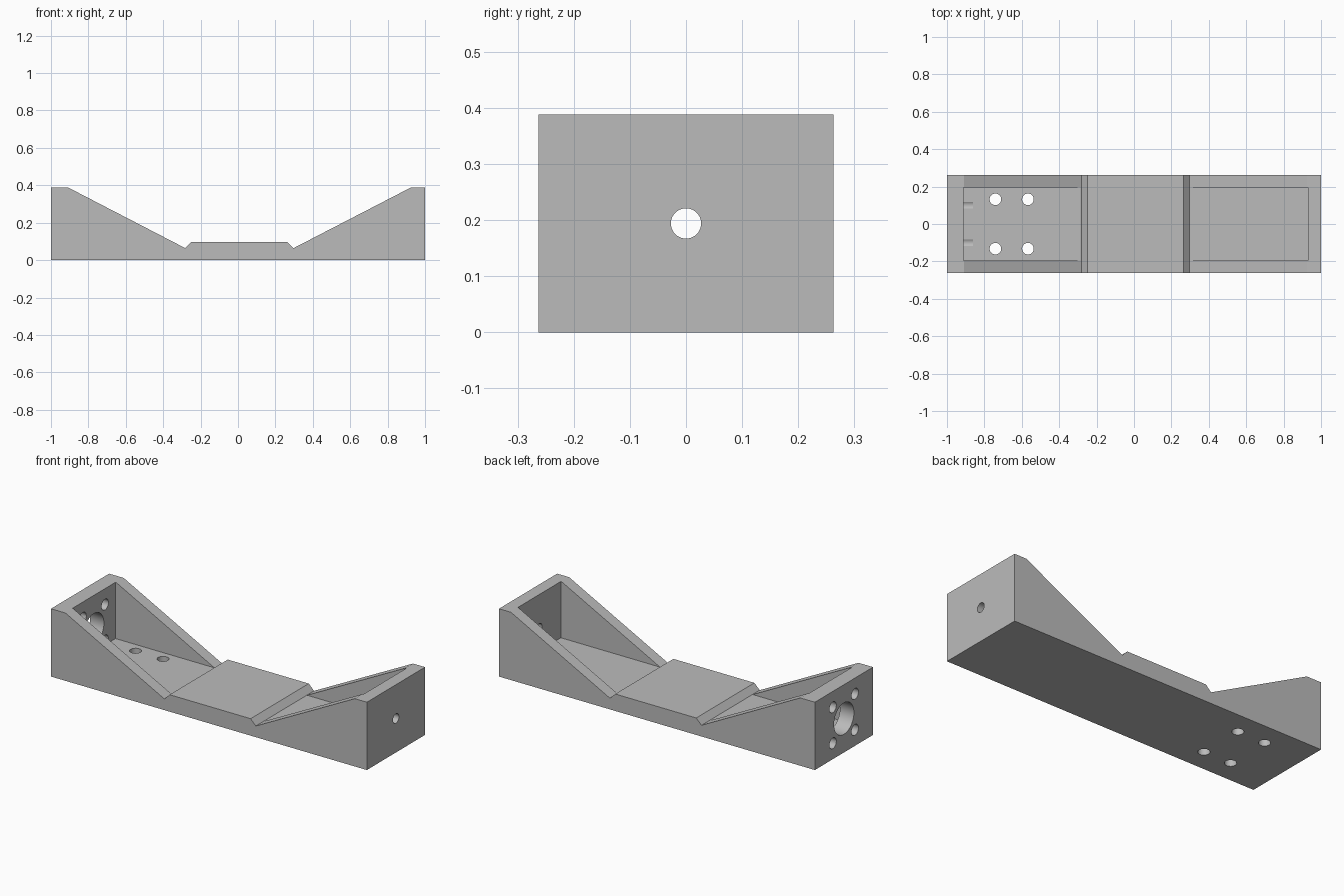
import bpy
import bmesh
from math import pi, radians
from mathutils import Matrix, Vector

default = bpy.data.objects.get("Cube")
if default:
    bpy.data.objects.remove(default, do_unlink=True)

HALF_WIDTH = 0.263
POCKET_HALF = 0.195
FLOOR = 0.066
HOLE_R = 0.031
AXIS_Z = 0.194

grey = bpy.data.materials.new("plain grey")
grey.use_nodes = True
grey.diffuse_color = (0.5, 0.5, 0.5, 1)
grey.node_tree.nodes["Principled BSDF"].inputs["Base Color"].default_value = (0.5, 0.5, 0.5, 1)


def add_object(name, bm):
    bmesh.ops.recalc_face_normals(bm, faces=bm.faces)
    mesh = bpy.data.meshes.new(name)
    bm.to_mesh(mesh)
    bm.free()
    mesh.materials.append(grey)
    obj = bpy.data.objects.new(name, mesh)
    bpy.context.collection.objects.link(obj)
    return obj


def box(name, low, high):
    low, high = Vector(low), Vector(high)
    bm = bmesh.new()
    bmesh.ops.create_cube(bm, size=1, matrix=Matrix.Translation((low + high) / 2)
                          @ Matrix.Diagonal((*(high - low), 1)))
    return add_object(name, bm)


def drill(name, centre, radius, depth, along_x=False):
    bm = bmesh.new()
    turn = Matrix.Rotation(pi / 2 if along_x else 0, 4, 'Y')
    bmesh.ops.create_cone(bm, cap_ends=True, segments=40, radius1=radius, radius2=radius,
                          depth=depth, matrix=Matrix.Translation(centre) @ turn)
    return add_object(name, bm)


# Bracket body: side profile extruded across the width
profile = [(-1, 0), (1, 0), (1, 0.388), (0.924, 0.388), (0.297, 0.064), (0.264, 0.097),
           (-0.249, 0.097), (-0.282, 0.064), (-0.908, 0.388), (-1, 0.388)]
bm = bmesh.new()
face = bm.faces.new([bm.verts.new((x, -HALF_WIDTH, z)) for x, z in profile])
side = bmesh.ops.extrude_face_region(bm, geom=[face])["geom"]
bmesh.ops.translate(bm, vec=(0, 2 * HALF_WIDTH, 0),
                    verts=[v for v in side if isinstance(v, bmesh.types.BMVert)])
bracket = add_object("bracket_body", bm)

# Pockets behind each end wall
cutters = [
    box("left_pocket", (0.3, -POCKET_HALF, FLOOR), (0.929, POCKET_HALF, 0.6)),
    box("right_pocket", (-0.912, -POCKET_HALF, FLOOR), (-0.285, POCKET_HALF, 0.6)),
]

# Shaft holes through the end walls
cutters.append(drill("pivot_hole", (0.96, 0, AXIS_Z), 0.027, 0.2, True))
cutters.append(drill("motor_hole", (-0.96, 0, AXIS_Z), 0.09, 0.2, True))

# Screw holes in the motor wall and in the pocket floor
for sy in (-1, 1):
    for sz in (-1, 1):
        cutters.append(drill("motor_screw_hole", (-0.96, sy * 0.1, AXIS_Z + sz * 0.103),
                             HOLE_R, 0.2, True))
        cutters.append(drill("floor_screw_hole", (-0.654 + sz * 0.087, sy * 0.132, 0.03),
                             HOLE_R, 0.2))

bpy.ops.object.select_all(action='DESELECT')
bracket.select_set(True)
bpy.context.view_layer.objects.active = bracket
for cutter in cutters:
    cutter.hide_render = True
    mod = bracket.modifiers.new(cutter.name, 'BOOLEAN')
    mod.operation = 'DIFFERENCE'
    mod.solver = 'EXACT'
    mod.object = cutter
    bpy.ops.object.modifier_apply(modifier=mod.name)
    bpy.data.objects.remove(cutter, do_unlink=True)

bpy.ops.object.shade_smooth_by_angle(angle=radians(20))
